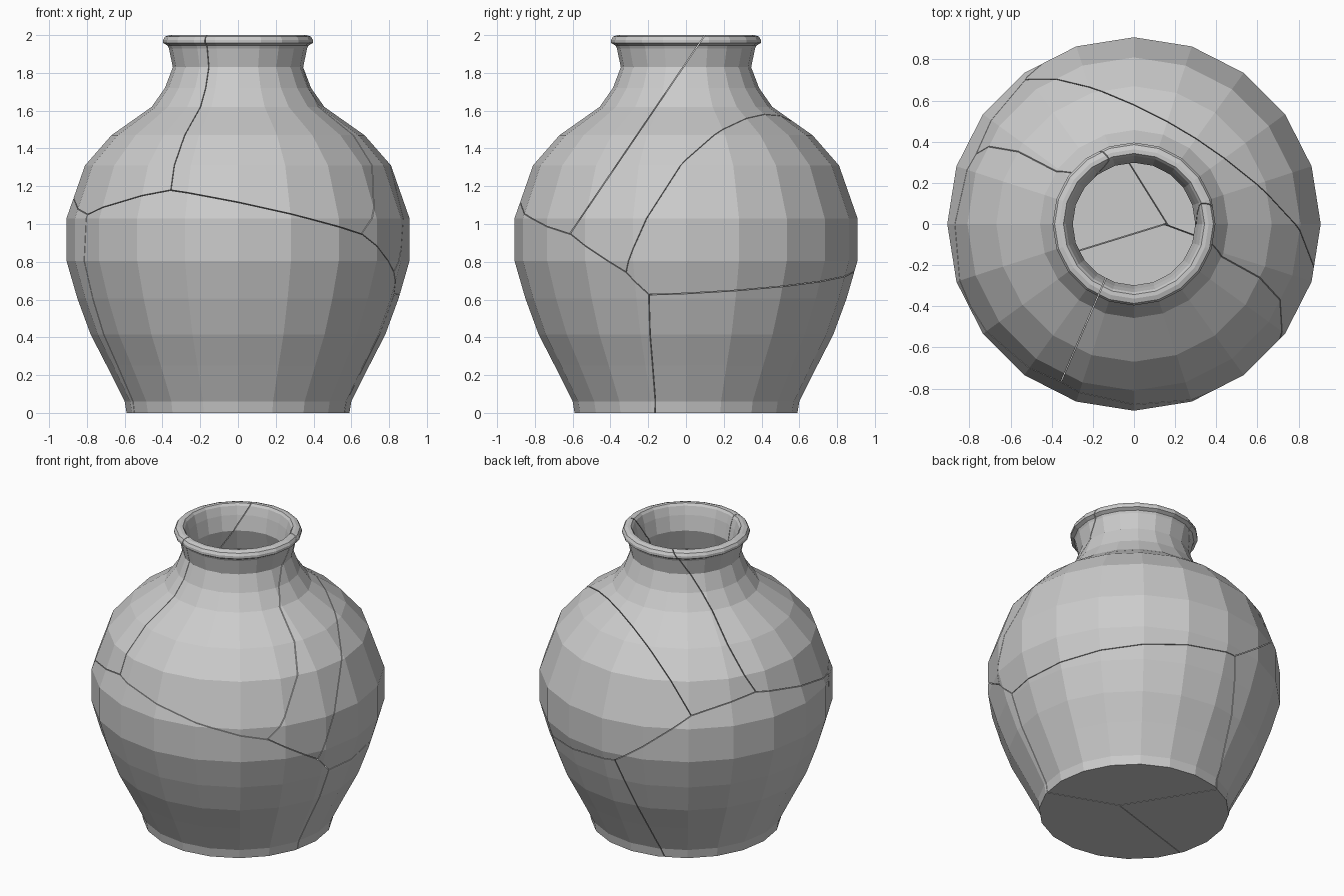
import bpy, bmesh
from math import sin, cos, pi
from mathutils import Vector as V

if "Cube" in bpy.data.objects:
    bpy.data.objects.remove(bpy.data.objects["Cube"])

SIDES = 20
GAP = 0.002  # each shard is pulled back this far from a crack

# Vase wall: outer profile from foot to rim, then inner profile down to the floor (radius, height)
PROFILE = [(.59, 0), (.60, .06), (.635, .13), (.695, .25), (.78, .415), (.85, .605),
           (.908, .805), (.908, 1.03), (.81, 1.31), (.67, 1.47), (.457, 1.62),
           (.387, 1.72), (.345, 1.83), (.366, 1.93), (.373, 1.945), (.396, 1.958),
           (.396, 1.975), (.386, 1.992), (.363, 2.0), (.343, 2.0), (.332, 1.985),
           (.316, 1.93), (.298, 1.83), (.342, 1.69), (.42, 1.58), (.632, 1.43),
           (.763, 1.28), (.855, 1.02), (.855, .82), (.798, .62), (.728, .435),
           (.645, .27), (.555, .09)]

# Points where three cracks meet on the surface, and where cracks reach the base
J1, J2 = V((-.36, -.77, 1.18)), V((.66, -.61, .945))
J3, J4 = V((-.80, -.40, 1.05)), V((.83, -.32, .745))
J5, J6 = V((.835, -.20, .625)), V((-.77, .345, 1.20))
J7, J8 = V((-.53, .70, 1.11)), V((-.08, .885, .755))
BASE = V((.12, 0, 0))

# A point inside each shard
SHARDS = {
    "lower_front": V((0, -.7, .4)), "lower_left": V((-.6, .3, .5)),
    "lower_right": V((.5, .45, .3)), "upper_front": V((.3, -.5, 1.4)),
    "upper_right": V((.6, -.1, 1.3)), "upper_left": V((-.6, -.2, 1.5)),
    "upper_back": V((.3, .8, 1.0)),
}

# Crack planes between neighbouring shards, each through three points
CRACKS = [
    ("lower_front", "upper_front", J1, J2, V((0, -.875, 1.115))),
    ("lower_front", "upper_right", J2, J4, V((.06, -.53, 1.064))),
    ("lower_front", "upper_left", J1, J3, V((-.35, -.26, 1.05))),
    ("lower_front", "upper_back", J4, J5, V((.28, .006, .72))),
    ("lower_front", "lower_left", J3, V((-.56, -.21, 0)), BASE),
    ("lower_front", "lower_right", J5, V((.565, -.165, 0)), BASE),
    ("lower_left", "lower_right", J8, V((-.22, .545, 0)), BASE),
    ("lower_left", "upper_left", J3, J6, V((-.51, -.155, 1.08))),
    ("lower_left", "upper_right", J6, J7, V((-.11, .35, .93))),
    ("lower_left", "upper_back", J7, J8, V((.17, .455, .715))),
    ("lower_right", "upper_back", J5, J8, V((.63, .60, .68))),
    ("upper_right", "upper_back", J4, J7, V((0, .58, 1.535))),
    ("upper_front", "upper_right", V((0, -.62, .94)), V((1, -.62, .94)), V((0, .1, 2))),
    ("upper_front", "upper_left", V((-.14, -.27, 0)), V((-.14, -.27, 1)), V((-.353, -.762, 1))),
    ("upper_left", "upper_right", J6, V((-.15, .345, 1.99)), V((-.31, .25, 1.70))),
]


def add_object(name, mesh):
    ob = bpy.data.objects.new(name, mesh)
    bpy.context.collection.objects.link(ob)
    return ob


def vase_mesh():
    """Revolve the wall profile and close the foot and the inside floor."""
    bm = bmesh.new()
    rings = [[bm.verts.new((r * cos(2 * pi * i / SIDES), r * sin(2 * pi * i / SIDES), z))
              for i in range(SIDES)] for r, z in PROFILE]
    for a, b in zip(rings, rings[1:]):
        for i in range(SIDES):
            k = (i + 1) % SIDES
            bm.faces.new((a[i], a[k], b[k], b[i]))
    bm.faces.new(rings[0][::-1])
    bm.faces.new(rings[-1])
    bmesh.ops.recalc_face_normals(bm, faces=bm.faces[:])
    mesh = bpy.data.meshes.new("vase")
    bm.to_mesh(mesh)
    bm.free()
    return mesh


def cell_mesh(name):
    """Carve a large block by every crack plane that bounds the shard."""
    bm = bmesh.new()
    bmesh.ops.create_cube(bm, size=6)
    centre = SHARDS[name]
    for a, b, p, q, r in CRACKS:
        if name not in (a, b):
            continue
        n = (q - p).cross(r - p).normalized()
        if n.dot(centre - p) > 0:
            n = -n
        geom = bm.verts[:] + bm.edges[:] + bm.faces[:]
        bmesh.ops.bisect_plane(bm, geom=geom, dist=1e-6, plane_co=p - n * GAP,
                               plane_no=n, clear_outer=True)
        open_edges = [e for e in bm.edges if e.is_boundary]
        if open_edges:
            bmesh.ops.holes_fill(bm, edges=open_edges, sides=0)
    bmesh.ops.recalc_face_normals(bm, faces=bm.faces[:])
    mesh = bpy.data.meshes.new(name + "_cell")
    bm.to_mesh(mesh)
    bm.free()
    return mesh


# Shards: the vase intersected with each cell
whole = vase_mesh()
for name in SHARDS:
    shard = add_object(name + "_shard", whole.copy())
    cutter = add_object(name + "_cutter", cell_mesh(name))
    cutter.hide_render = True
    mod = shard.modifiers.new("fracture", 'BOOLEAN')
    mod.operation = 'INTERSECT'
    mod.solver = 'EXACT'
    mod.object = cutter
    bpy.context.view_layer.update()
    deps = bpy.context.evaluated_depsgraph_get()
    result = bpy.data.meshes.new_from_object(shard.evaluated_get(deps))
    shard.modifiers.clear()
    shard.data = result
    bpy.data.objects.remove(cutter)
